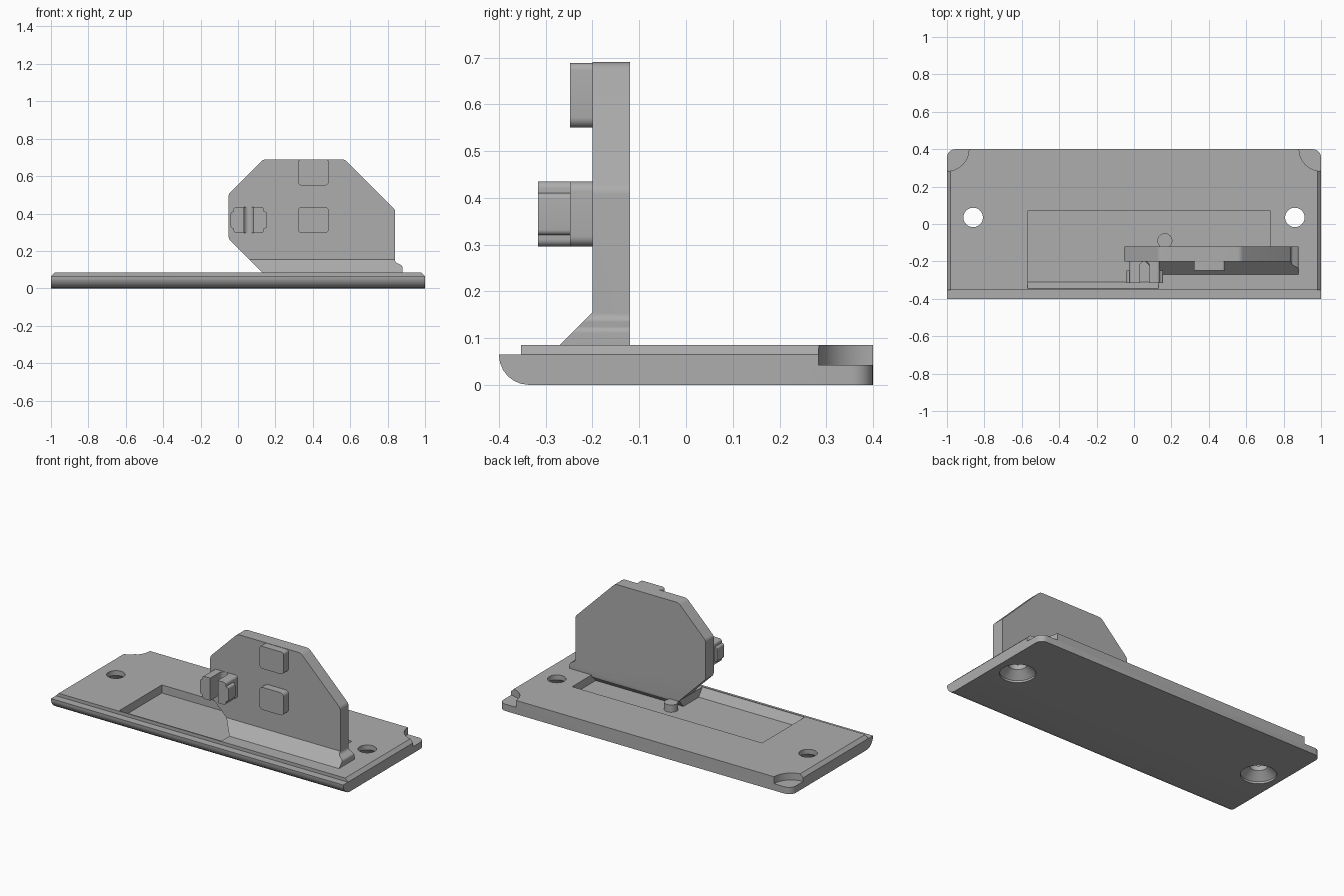
import bpy, bmesh, math
from mathutils import Vector

cube = bpy.data.objects.get("Cube")
if cube:
    bpy.data.objects.remove(cube, do_unlink=True)

grey = bpy.data.materials.new("mid grey plastic")
grey.use_nodes = True
COLOUR = (0.42, 0.42, 0.42, 1)
grey.diffuse_color = COLOUR
grey.node_tree.nodes["Principled BSDF"].inputs["Base Color"].default_value = COLOUR


def rounded(points, steps=6):
    """Round the corners given as (a, b, radius); (a, b) stays sharp."""
    out = []
    n = len(points)
    for i, p in enumerate(points):
        c = Vector(p[:2])
        if len(p) < 3:
            out.append(c)
            continue
        u = (Vector(points[i - 1][:2]) - c).normalized()
        v = (Vector(points[(i + 1) % n][:2]) - c).normalized()
        half = u.angle(v) / 2
        centre = c + (u + v).normalized() * p[2] / math.sin(half)
        reach = p[2] / math.tan(half)
        a, b = c + u * reach - centre, c + v * reach - centre
        turn = a.angle_signed(b)
        for k in range(steps + 1):
            t = -turn * k / steps
            out.append(centre + Vector((a.x * math.cos(t) - a.y * math.sin(t),
                                        a.x * math.sin(t) + a.y * math.cos(t))))
    return out


def finish(name, bm):
    bmesh.ops.recalc_face_normals(bm, faces=bm.faces)
    mesh = bpy.data.meshes.new(name)
    bm.to_mesh(mesh)
    bm.free()
    mesh.materials.append(grey)
    ob = bpy.data.objects.new(name, mesh)
    bpy.context.collection.objects.link(ob)
    return ob


def prism(name, axis, points, lo, hi):
    """Extrude a profile along an axis; the profile uses the other two axes in order."""
    place = {"x": lambda p, d: (d, p[0], p[1]),
             "y": lambda p, d: (p[0], d, p[1]),
             "z": lambda p, d: (p[0], p[1], d)}[axis]
    bm = bmesh.new()
    pts = rounded(points)
    ends = [[bm.verts.new(place(p, d)) for p in pts] for d in (lo, hi)]
    bm.faces.new(ends[0])
    bm.faces.new(ends[1])
    for i in range(len(pts)):
        j = (i + 1) % len(pts)
        bm.faces.new((ends[0][i], ends[0][j], ends[1][j], ends[1][i]))
    return finish(name, bm)


def lathe(name, x, y, profile, sides=40):
    """Stack of (radius, z) rings around a vertical axis."""
    bm = bmesh.new()
    rings = [[bm.verts.new((x + r * math.cos(math.tau * i / sides),
                            y + r * math.sin(math.tau * i / sides), z))
              for i in range(sides)] for r, z in profile]
    for a, b in zip(rings, rings[1:]):
        for i in range(sides):
            j = (i + 1) % sides
            bm.faces.new((a[i], a[j], b[j], b[i]))
    bm.faces.new(rings[0])
    bm.faces.new(rings[-1])
    return finish(name, bm)


def activate(ob):
    bpy.ops.object.select_all(action="DESELECT")
    ob.select_set(True)
    bpy.context.view_layer.objects.active = ob


def combine(ob, tool, operation):
    tool.hide_render = True
    mod = ob.modifiers.new("cut", "BOOLEAN")
    mod.operation, mod.solver, mod.object = operation, "EXACT", tool
    activate(ob)
    bpy.ops.object.modifier_apply(modifier=mod.name)
    bpy.data.objects.remove(tool, do_unlink=True)


def box(x0, x1, z0, z1, r):
    return [(x0, z0, r), (x1, z0, r), (x1, z1, r), (x0, z1, r)]


TOP, LEDGE, FLOOR = 0.085, 0.065, 0.035

# Base: side profile trimmed by the end profile and the rounded plan
base = prism("base_plate", "x", [(-0.4, 0, 0.064), (0.4, 0), (0.4, TOP), (-0.353, TOP),
                                 (-0.353, LEDGE), (-0.4, LEDGE)], -1, 1)
combine(base, prism("end_trim", "y", [(-1, -0.1), (1, -0.1), (1, LEDGE), (0.98, TOP), (0.98, 0.2),
                                      (-0.98, 0.2), (-0.98, TOP), (-1, LEDGE)], -0.5, 0.5), "INTERSECT")
combine(base, prism("plan_trim", "z", [(-1, -0.5), (1, -0.5), (1, 0.4, 0.045),
                                       (-1, 0.4, 0.045)], -0.1, 0.2), "INTERSECT")

# Recess: open part with a sloped front wall, and the part behind the upright
combine(base, prism("recess_left", "x", [(-0.345, 0.1), (-0.345, TOP), (-0.31, FLOOR),
                                         (0.07, FLOOR), (0.07, 0.1)], -0.57, 0.13), "DIFFERENCE")
combine(base, prism("recess_back", "x", [(-0.12, 0.1), (-0.12, TOP), (-0.16, FLOOR),
                                         (0.07, FLOOR), (0.07, 0.1)], 0.1, 0.73), "DIFFERENCE")

# Countersunk screw holes and rear corner notches
for s in (-1, 1):
    combine(base, lathe("screw_hole", s * 0.86, 0.035,
                        [(0.1, -0.02), (0.1, 0.012), (0.052, 0.055), (0.052, 0.2)]), "DIFFERENCE")
    combine(base, lathe("corner_notch", s, 0.4, [(0.117, 0.042), (0.117, 0.2)], 64), "DIFFERENCE")

# Locating pin in the recess
pin = lathe("locating_pin", 0.165, -0.09, [(0.04, FLOOR - 0.01), (0.04, 0.08)])

# Upright: front outline trimmed by a side profile with a sloped foot
upright = prism("upright_plate", "y", [
    (0.145, 0.07), (-0.05, 0.265, 0.03), (-0.05, 0.505, 0.03), (0.135, 0.69, 0.04),
    (0.57, 0.69, 0.04), (0.84, 0.42, 0.03), (0.84, 0.14, 0.02), (0.88, 0.12, 0.015),
    (0.88, 0.07)], -0.3, -0.12)
combine(upright, prism("foot_trim", "x", [(-0.27, 0), (-0.27, TOP), (-0.2, 0.155), (-0.2, 0.8),
                                          (0, 0.8), (0, TOP), (-0.12, TOP), (-0.133, 0)], -0.2, 1),
        "INTERSECT")

# Two stop pads on the front of the upright
upper = prism("upper_pad", "y", [(0.32, 0.55, 0.022), (0.486, 0.55, 0.022), (0.486, 0.688, 0.015),
                                 (0.32, 0.688, 0.015)], -0.248, -0.19)
lower = prism("lower_pad", "y", box(0.32, 0.486, 0.296, 0.435, 0.022), -0.248, -0.19)

# Split clip: two legs with a round-ended slot and hooked outer lips
clip = prism("split_clip", "y", box(-0.024, 0.138, 0.296, 0.435, 0.015), -0.316, -0.19)
lips = prism("clip_lips", "y", box(-0.039, 0.155, 0.32, 0.41, 0.012), -0.316, -0.248)
combine(clip, lips, "UNION")
combine(clip, prism("clip_slot", "z", [(0.031, -0.4), (0.083, -0.4), (0.083, -0.2, 0.0255),
                                       (0.031, -0.2, 0.0255)], 0.2, 0.5), "DIFFERENCE")

for ob in (base, pin, upright, upper, lower, clip):
    activate(ob)
    bpy.ops.object.shade_smooth_by_angle(angle=math.radians(30))
